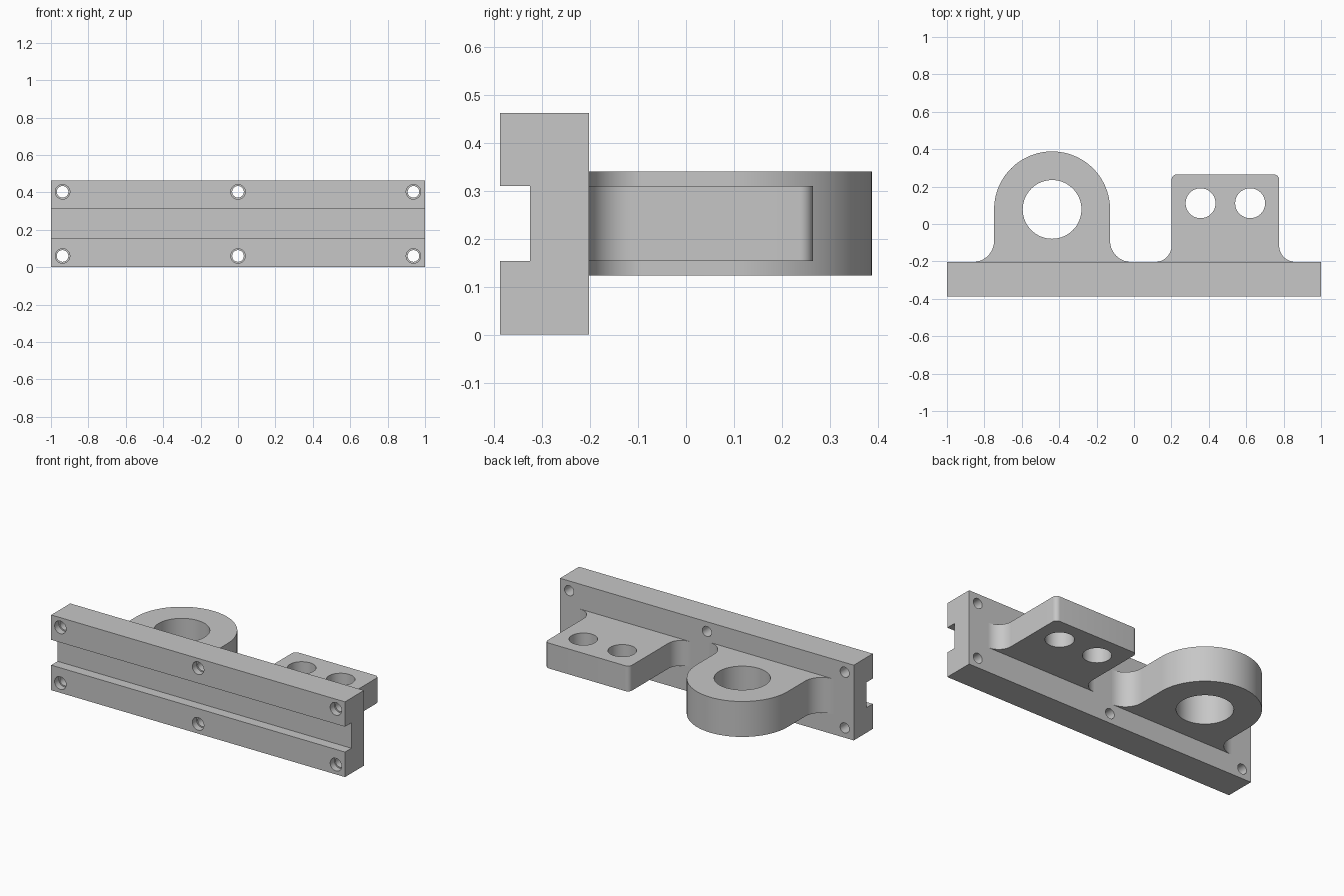
import bpy, bmesh, math
from mathutils import Matrix

if "Cube" in bpy.data.objects:
    bpy.data.objects.remove(bpy.data.objects["Cube"])

FRONT, BACK, HEIGHT = -0.388, -0.203, 0.463

grey = bpy.data.materials.new("plain grey")
grey.diffuse_color = (0.57, 0.57, 0.57, 1)
grey.use_nodes = True
grey.node_tree.nodes["Principled BSDF"].inputs["Base Color"].default_value = grey.diffuse_color


def arc(cx, cy, r, start, end, n):
    """Points on an arc, angles in degrees."""
    return [(cx + r * math.cos(math.radians(start + (end - start) * i / n)),
             cy + r * math.sin(math.radians(start + (end - start) * i / n)))
            for i in range(n + 1)]


def prism(name, points, low, high, axis="Z"):
    """Extrude an (x, y) outline along z, or a (y, z) outline along x."""
    bm = bmesh.new()
    place = (lambda p: (p[0], p[1], low)) if axis == "Z" else (lambda p: (low, p[0], p[1]))
    face = bm.faces.new([bm.verts.new(place(p)) for p in points])
    step = (0, 0, high - low) if axis == "Z" else (high - low, 0, 0)
    top = bmesh.ops.extrude_face_region(bm, geom=[face])["geom"]
    bmesh.ops.translate(bm, vec=step, verts=[v for v in top if isinstance(v, bmesh.types.BMVert)])
    bmesh.ops.recalc_face_normals(bm, faces=bm.faces)
    return to_object(name, bm)


def to_object(name, bm):
    mesh = bpy.data.meshes.new(name)
    bm.to_mesh(mesh)
    bm.free()
    mesh.materials.append(grey)
    obj = bpy.data.objects.new(name, mesh)
    bpy.context.collection.objects.link(obj)
    return obj


def drill(obj, centre, radius, depth, axis="Z", sides=64):
    """Cut a round hole centred on a point."""
    bm = bmesh.new()
    turn = Matrix.Rotation(math.pi / 2, 4, "X") if axis == "Y" else Matrix()
    bmesh.ops.create_cone(bm, cap_ends=True, segments=sides, radius1=radius, radius2=radius,
                          depth=depth, matrix=Matrix.Translation(centre) @ turn)
    cutter = to_object("hole_cutter", bm)
    cutter.hide_render = True
    mod = obj.modifiers.new("hole", "BOOLEAN")
    mod.operation, mod.solver, mod.object = "DIFFERENCE", "EXACT", cutter
    bpy.context.view_layer.objects.active = obj
    bpy.ops.object.modifier_apply(modifier=mod.name)
    bpy.data.objects.remove(cutter)


def finish(obj):
    bpy.ops.object.select_all(action="DESELECT")
    obj.select_set(True)
    bpy.context.view_layer.objects.active = obj
    bpy.ops.object.shade_smooth_by_angle(angle=math.radians(30))


# Mounting plate with a slot along its front
slot = FRONT + 0.062
plate = prism("mounting_plate", [
    (FRONT, 0), (BACK, 0), (BACK, HEIGHT), (FRONT, HEIGHT),
    (FRONT, 0.31), (slot, 0.31), (slot, 0.154), (FRONT, 0.154)], -1, 1, "X")

# Counterbored screw holes
for x in (-0.938, 0, 0.938):
    for z in (0.06, 0.403):
        drill(plate, (x, -0.3, z), 0.031, 0.5, "Y", 40)
        drill(plate, (x, FRONT, z), 0.039, 0.08, "Y", 40)
finish(plate)

# Ring lug: round end, straight sides, flared root
cx, cy, r, f = -0.438, 0.078, 0.31, 0.113
ring = prism("ring_lug",
             arc(cx + r + f, BACK + f, f, 270, 180, 16)
             + arc(cx, cy, r, 0, 180, 64)
             + arc(cx - r - f, BACK + f, f, 0, -90, 16), 0.123, 0.341)
drill(ring, (cx, cy, 0.23), 0.157, 0.5, sides=80)
finish(ring)

# Square lug: rounded corners, flared root, two holes
x0, x1, y1, c, f = 0.201, 0.776, 0.265, 0.028, 0.088
square = prism("square_lug",
               arc(x1 + f, BACK + f, f, 270, 180, 16)
               + arc(x1 - c, y1 - c, c, 0, 90, 8)
               + arc(x0 + c, y1 - c, c, 90, 180, 8)
               + arc(x0 - f, BACK + f, f, 0, -90, 16), 0.154, 0.31)
for x in (0.356, 0.621):
    drill(square, (x, 0.111, 0.23), 0.08, 0.5)
finish(square)
